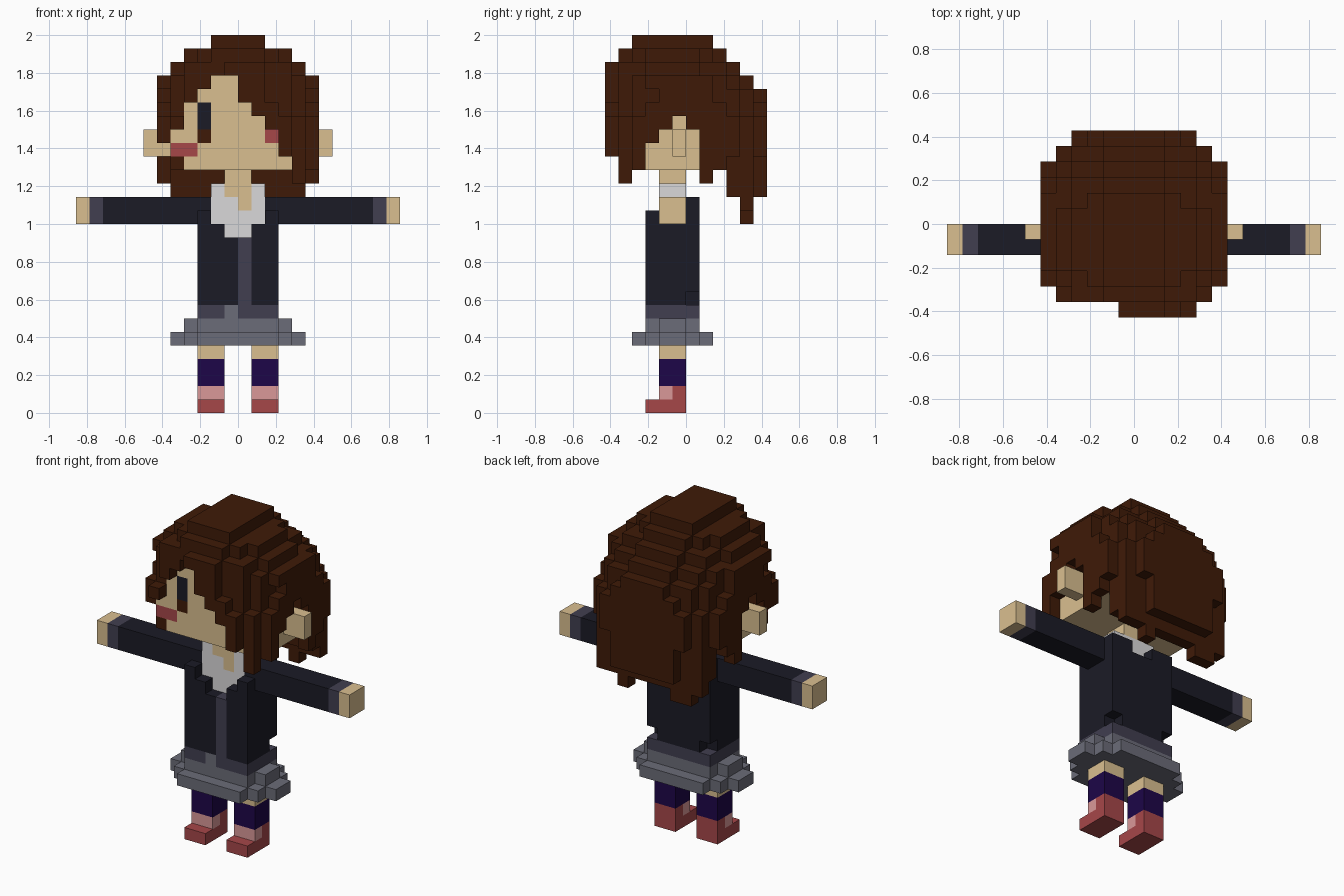
import bpy, bmesh

if "Cube" in bpy.data.objects:
    bpy.data.objects.remove(bpy.data.objects["Cube"])

U = 1 / 14  # edge of one cube; the figure is 28 cubes tall


def linear(h):
    out = []
    for i in (0, 2, 4):
        c = int(h[i:i + 2], 16) / 255
        out.append(c / 12.92 if c <= 0.04045 else ((c + 0.055) / 1.055) ** 2.4)
    return (*out, 1)


COLOURS = {"hair_brown": "3f1a07", "skin": "dabf90", "jacket_navy": "1b1b26", "shirt_purple_grey": "413e50",
           "collar_white": "dad8da", "skirt_grey": "6b6c78", "sock_purple": "1d0648", "shoe_red": "a64749",
           "sock_pink": "da9898"}
MATS = {}
for name, code in COLOURS.items():
    MATS[name] = bpy.data.materials.new(name)
    MATS[name].diffuse_color = linear(code)

world = {}  # cell -> (part, colour)


def block(part, colour, x0, x1, y0, y1, z0, z1):
    for x in range(x0, x1):
        for y in range(y0, y1):
            for z in range(z0, z1):
                world[x, y, z] = (part, colour)


def carve(x0, x1, y0, y1, z0, z1):
    for x in range(x0, x1):
        for y in range(y0, y1):
            for z in range(z0, z1):
                world.pop((x, y, z), None)


def mirrored(part, colour, x0, x1, *rest):
    block("right_" + part, colour, x0, x1, *rest)
    block("left_" + part, colour, -x1, -x0, *rest)


# Hair: rounded layers, cut off below by a fringe, side and back length
FRINGE = dict(zip(range(-6, 6), (20, 21, 23, 24, 25, 25, 23, 22, 21, 19, 17, 18)))
SIDE = dict(zip(range(-5, 6), (17, 18, 20, 21, 22, 21, 17, 18, 17, 17, 17)))


def hair_bottom(x, y):
    if y <= -5:
        return FRINGE[x]
    if x in (-6, 5):
        return 20 if x < 0 and y <= -3 else SIDE[y]
    if y == 5:
        return 17 if x in (-4, 3) else 16
    if y == 4:
        return 14 if x in (-4, -3, 2) else 15
    return 16 if y == 3 else 18


def in_layer(x, y, z):
    if z == 27:
        return -2 <= x < 2 and -4 <= y < 2
    half_x, y0, y1 = {26: (4, -5, 3), 25: (5, -6, 4), 24: (6, -6, 5)}.get(z, (6, -6, 6))
    if y == -6 and not -1 <= x < 4:  # side-swept front lock
        return False
    if z >= 22:  # crown is round, the lower hair squarer
        power = 2 if z >= 23 else 2.3
    else:
        power = 2.5 if z < 19 and y > 0 else 3
    dx = abs(x + 0.5) / half_x
    dy = abs(y + 0.5 - (y0 + y1) / 2) / ((y1 - y0) / 2)
    return dx ** power + dy ** power <= 1


for x in range(-6, 6):
    for y in range(-6, 6):
        for z in range(hair_bottom(x, y), 28):
            if in_layer(x, y, z):
                world[x, y, z] = ("hair", "hair_brown")

# Head with eye and blush
block("head", "skin", -5, 5, -4, 3, 19, 22)
block("head", "skin", -4, 4, -4, 3, 18, 19)
block("head", "skin", -5, 5, -3, 3, 18, 19)
block("head", "skin", -4, 2, -4, 3, 22, 23)
block("head", "skin", -3, 0, -4, -3, 23, 24)
block("head", "skin", -2, 0, -4, -3, 24, 25)
block("head", "jacket_navy", -3, -2, -4, -3, 21, 23)
block("head", "hair_brown", -3, -2, -4, -3, 20, 21)
block("head", "shoe_red", -5, -3, -4, -3, 19, 20)
block("head", "shoe_red", 2, 3, -4, -3, 20, 21)
mirrored("ear", "skin", 5, 7, -1, 0, 19, 21)

# Neck and collar
block("neck", "skin", -1, 1, -2, 0, 17, 18)
block("collar", "collar_white", -2, 2, -2, 0, 13, 17)
block("collar", "skin", -1, 1, -2, -1, 16, 17)
block("collar", "skin", 0, 1, -2, -1, 15, 16)

# Jacket with open neckline, shirt strip and waist
block("jacket", "jacket_navy", -3, 3, -3, -2, 8, 15)
block("jacket", "jacket_navy", -3, 3, -2, 0, 8, 13)
mirrored("jacket", "jacket_navy", 2, 3, -2, 0, 13, 15)
block("jacket", "jacket_navy", -3, 3, 0, 1, 8, 16)
carve(-2, 2, -3, -2, 14, 15)
carve(-1, 1, -3, -2, 13, 14)
carve(-1, 1, 0, 1, 15, 16)
carve(-3, -2, 0, 1, 8, 9)
carve(2, 3, 0, 1, 8, 9)
block("jacket", "shirt_purple_grey", 0, 1, -3, -2, 8, 13)
block("waist", "shirt_purple_grey", -3, 3, -3, 1, 7, 8)
block("waist", "skirt_grey", -1, 0, -3, -2, 7, 8)

# Arms
mirrored("sleeve", "jacket_navy", 2, 10, -2, 0, 14, 16)
mirrored("cuff", "shirt_purple_grey", 10, 11, -2, 0, 14, 16)
mirrored("hand", "skin", 11, 12, -2, 0, 14, 16)

# Skirt, flaring at the hem with stepped corners
block("skirt", "skirt_grey", -3, 3, -3, 1, 6, 7)
block("skirt", "skirt_grey", -4, 4, -2, 0, 6, 7)
block("skirt", "skirt_grey", -3, 3, -4, 2, 5, 6)
block("skirt", "skirt_grey", -4, 4, -3, 1, 5, 6)
block("skirt", "skirt_grey", -5, 5, -2, 0, 5, 6)

# Legs and shoes
mirrored("leg", "skin", 1, 3, -2, 0, 4, 5)
mirrored("sock", "sock_purple", 1, 3, -2, 0, 2, 4)
mirrored("sock", "sock_pink", 1, 3, -2, -1, 1, 2)
mirrored("shoe", "shoe_red", 1, 3, -1, 0, 1, 2)
mirrored("shoe", "shoe_red", 1, 3, -3, 0, 0, 1)


# One object per part, made of the exposed cube faces only
def build(part):
    cells = {c: col for c, (p, col) in world.items() if p == part}
    slots = sorted(set(cells.values()))
    bm = bmesh.new()
    for cell, colour in cells.items():
        for axis in range(3):
            for side in (0, 1):
                near = list(cell)
                near[axis] += 2 * side - 1
                if tuple(near) in world:
                    continue
                corners = []
                for a, b in ((0, 0), (1, 0), (1, 1), (0, 1)):
                    p = list(cell)
                    p[axis] += side
                    p[(axis + 1) % 3] += a
                    p[(axis + 2) % 3] += b
                    corners.append(bm.verts.new([v * U for v in p]))
                face = bm.faces.new(corners if side else corners[::-1])
                face.material_index = slots.index(colour)
    bmesh.ops.remove_doubles(bm, verts=bm.verts, dist=0.001)
    mesh = bpy.data.meshes.new(part)
    bm.to_mesh(mesh)
    bm.free()
    for s in slots:
        mesh.materials.append(MATS[s])
    bpy.context.collection.objects.link(bpy.data.objects.new(part, mesh))


for part in sorted({p for p, _ in world.values()}):
    build(part)

for m in bpy.data.materials:
    if m.users and not m.is_grease_pencil:
        m.use_nodes = True
        m.node_tree.nodes["Principled BSDF"].inputs["Base Color"].default_value = m.diffuse_color
